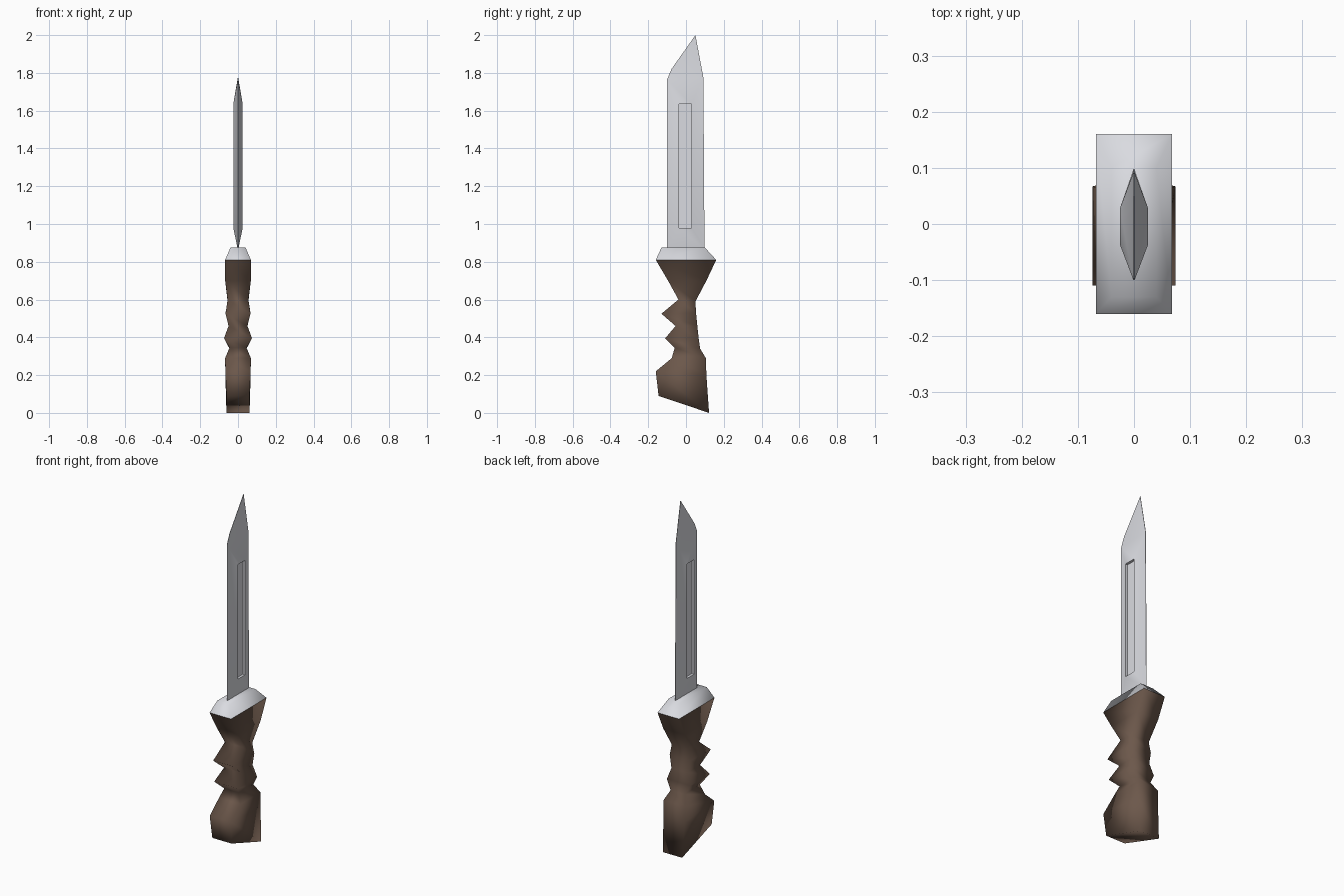
import bpy, bmesh

if "Cube" in bpy.data.objects:
    bpy.data.objects.remove(bpy.data.objects["Cube"])


def material(name, rgb):
    m = bpy.data.materials.new(name)
    m.diffuse_color = (*rgb, 1)
    m.use_nodes = True
    m.node_tree.nodes["Principled BSDF"].inputs["Base Color"].default_value = m.diffuse_color
    return m


def finish(bm, name, mat, angle=None):
    bmesh.ops.recalc_face_normals(bm, faces=bm.faces)
    me = bpy.data.meshes.new(name)
    bm.to_mesh(me)
    bm.free()
    me.materials.append(mat)
    ob = bpy.data.objects.new(name, me)
    bpy.context.collection.objects.link(ob)
    bpy.ops.object.select_all(action='DESELECT')
    ob.select_set(True)
    bpy.context.view_layer.objects.active = ob
    if angle is None:
        bpy.ops.object.shade_smooth()
    else:
        bpy.ops.object.shade_smooth_by_angle(angle=angle)
    return ob


def bridge(bm, a, b):
    """Quads between two loops of equal length."""
    n = len(a)
    for i in range(n):
        j = (i + 1) % n
        bm.faces.new((a[i], a[j], b[j], b[i]))


def loft(name, rings, mat):
    """Four-sided rings (front y, front z, back y, back z, half width); last ring is capped."""
    bm = bmesh.new()
    loops = []
    for yf, zf, yb, zb, w in rings:
        loops.append([bm.verts.new(p) for p in
                      ((-w, yf, zf), (w, yf, zf), (w, yb, zb), (-w, yb, zb))])
    for a, b in zip(loops, loops[1:]):
        bridge(bm, a, b)
    bm.faces.new(loops[-1])
    return finish(bm, name, mat)


steel = material("steel", (0.70, 0.71, 0.75))
brown = material("brown grip", (0.15, 0.097, 0.07))

# Grip with finger notches along the front
loft("handle", [
    (-.16, .81, .16, .81, .068),
    (-.095, .70, .108, .70, .068),
    (-.04, .60, .05, .59, .055),
    (-.13, .525, .053, .53, .066),
    (-.055, .46, .06, .46, .050),
    (-.11, .395, .067, .395, .074),
    (-.06, .345, .075, .34, .045),
    (-.075, .29, .105, .29, .068),
    (-.16, .22, .108, .20, .067),
    (-.145, .09, .122, .0, .061),
], brown)

# Bevelled guard
loft("guard", [
    (-.16, .81, .16, .81, .068),
    (-.13, .875, .10, .875, .040),
], steel)

# Blade: thin edge, raised middle and a recessed groove on both sides
edge = [(-.10, .865), (-.10, 1.765), (.092, 1.775), (.098, .865)]
tip = [(-.077, 1.82), (.05, 2.0)]
groove = [(-.037, .98), (-.037, 1.635), (.028, 1.635), (.028, .98)]
bm = bmesh.new()
outlines = []
for s in (-1, 1):
    def ring(points, x):
        return [bm.verts.new((s * x, y, z)) for y, z in points]
    outer, point = ring(edge, .001), ring(tip, .001)
    rim, floor = ring(groove, .025), ring(groove, .011)
    bridge(bm, outer, rim)
    bridge(bm, rim, floor)
    bm.faces.new(floor)
    bm.faces.new((outer[1], point[0], point[1], outer[2]))
    outlines.append([outer[0], outer[1], *point, outer[2], outer[3]])
bridge(bm, *outlines)
finish(bm, "blade", steel, 0.6)
